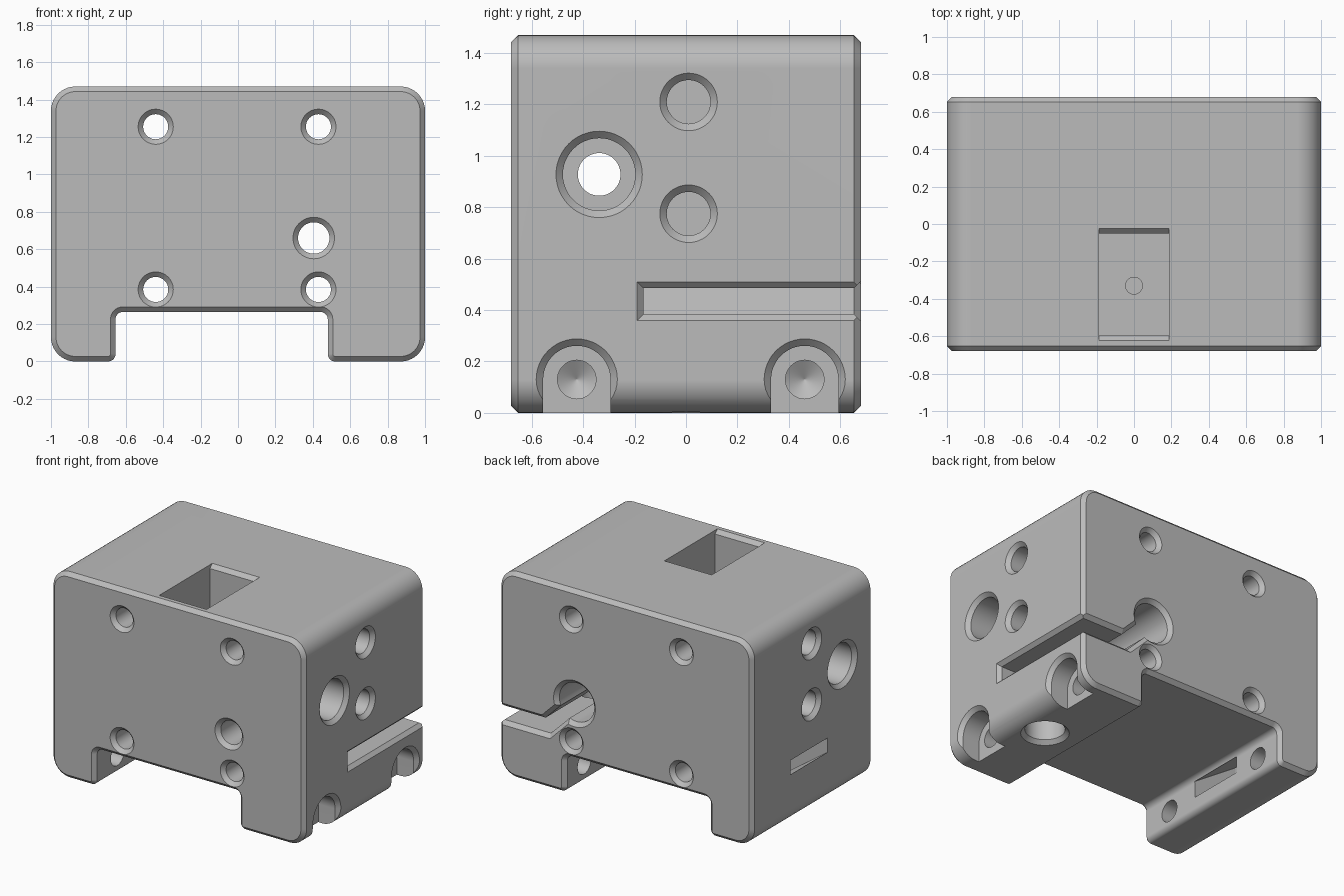
import bpy, bmesh
from math import sin, cos, pi, radians

if "Cube" in bpy.data.objects:
    bpy.data.objects.remove(bpy.data.objects["Cube"], do_unlink=True)

grey = bpy.data.materials.new("plain grey")
grey.use_nodes = True
grey.diffuse_color = (0.5, 0.5, 0.5, 1)
grey.node_tree.nodes["Principled BSDF"].inputs["Base Color"].default_value = (0.5, 0.5, 0.5, 1)

CH = 0.027          # common edge chamfer
HALF, TOP = 0.68, 1.47


def place(axis, d, a, b):
    return {"x": (d, a, b), "y": (a, d, b), "z": (a, b, d)}[axis]


def loft(name, axis, rings):
    """Solid through matching outlines; each ring is (position on axis, points)."""
    bm = bmesh.new()
    loops = [[bm.verts.new(place(axis, d, a, b)) for a, b in pts] for d, pts in rings]
    n = len(loops[0])
    for lo, hi in zip(loops, loops[1:]):
        for i in range(n):
            j = (i + 1) % n
            bm.faces.new((lo[i], lo[j], hi[j], hi[i]))
    bm.faces.new(loops[0])
    bm.faces.new(loops[-1])
    bmesh.ops.recalc_face_normals(bm, faces=bm.faces)
    mesh = bpy.data.meshes.new(name)
    bm.to_mesh(mesh)
    bm.free()
    ob = bpy.data.objects.new(name, mesh)
    bpy.context.collection.objects.link(ob)
    mesh.materials.append(grey)
    return ob


def arc(cx, cy, r, start, end, steps):
    angles = [radians(start + (end - start) * i / steps) for i in range(steps + 1)]
    return [(cx + r * cos(t), cy + r * sin(t)) for t in angles]


def rect(a0, a1, b0, b1, grow_a=0, grow_b=0):
    a0, a1, b0, b1 = a0 - grow_a, a1 + grow_a, b0 - grow_b, b1 + grow_b
    return [(a0, b0), (a1, b0), (a1, b1), (a0, b1)]


# Body: rounded bridge outline, chamfered front and back
def outline(inset):
    big, small = 0.13 - inset, 0.04 - inset
    hollow = 0.04 + inset
    corners = [(-0.87, 0.13, big, 180, 270), (-0.695, 0.04, small, 270, 360),
               (-0.615, 0.225, hollow, 180, 90), (0.44, 0.225, hollow, 90, 0),
               (0.52, 0.04, small, 180, 270), (0.87, 0.13, big, 270, 360),
               (0.87, TOP - 0.13, big, 0, 90), (-0.87, TOP - 0.13, big, 90, 180)]
    return [p for c in corners for p in arc(*c, 10)]


body = loft("mount_block", "y", [(-HALF, outline(CH)), (CH - HALF, outline(0)),
                                 (HALF - CH, outline(0)), (HALF, outline(CH))])


def cut(cutter):
    mod = body.modifiers.new("cut", "BOOLEAN")
    mod.operation = "DIFFERENCE"
    mod.solver = "EXACT"
    mod.object = cutter
    bpy.context.view_layer.objects.active = body
    bpy.ops.object.modifier_apply(modifier=mod.name)
    bpy.data.objects.remove(cutter, do_unlink=True)


def drill(axis, face, side, a, b, steps):
    """Round hole; steps are (depth, radius) below a face that looks along side."""
    cut(loft("drill", axis, [(face - side * d, arc(a, b, r, 0, 352.5, 47)) for d, r in steps]))


def countersunk(r, depth):
    return [(-0.05, r + CH + 0.05), (CH, r), (depth, r)]


# Four mounting holes and the clamp bore, front to back
for x in (-0.44, 0.43):
    for z in (0.385, 1.255):
        drill("y", -HALF, -1, x, z, countersunk(0.067, 0.75))
        drill("y", HALF, 1, x, z, countersunk(0.067, 0.75))
drill("y", -HALF, -1, 0.405, 0.66, countersunk(0.084, 0.7))
drill("y", HALF, 1, 0.405, 0.66, countersunk(0.138, 0.845))

# Side holes: two blind holes and a stepped axle bore on each side
for side in (-1, 1):
    for z in (0.775, 1.21):
        drill("x", side, side, 0.01, z, countersunk(0.085, 0.36))
    drill("x", side, side, -0.338, 0.928, countersunk(0.141, 0.35))
drill("x", 1, 1, -0.338, 0.928, [(0.3, 0.083), (1.7, 0.083)])

# Top pocket with sloped ends and a small hole in its floor
cut(loft("pocket", "z", [(0.62, rect(-0.187, 0.187, -0.595, -0.05)),
                         (TOP - CH, rect(-0.187, 0.187, -0.595, -0.05)),
                         (TOP + 0.05, rect(-0.187, 0.187, -0.595, -0.05, 0, CH + 0.05))]))
drill("z", 0.7, 1, 0, -0.33, [(0, 0.045), (0.25, 0.045)])


# Clamp gap: runs in from the side, then bends up into the bore
def gap(w):
    m, k = 0.414 * w, 0.707 * w
    return [(1.2, 0.435 - w), (0.63 - m, 0.435 - w), (0.405 - k, 0.66 - k),
            (0.405 + k, 0.66 + k), (0.63 + m, 0.435 + w), (1.2, 0.435 + w)]


cut(loft("gap", "y", [(-0.165, gap(0.05)), (HALF - CH, gap(0.05)),
                      (HALF + 0.05, gap(0.1 + CH))]))
cut(loft("gap_edge", "x", [(0.96, rect(-0.163, 0.8, 0.387, 0.483)),
                           (1 - CH, rect(-0.163, 0.8, 0.387, 0.483)),
                           (1.05, rect(-0.163, 0.8, 0.387, 0.483, CH + 0.05, CH + 0.05))]))

# Clamp screw bore from below
drill("z", 0, -1, 0.75, 0, countersunk(0.13, 0.2))
drill("z", 0, -1, 0.75, 0, [(0.1, 0.075), (0.62, 0.075)])


# Leg screws: open U recess, hole across the notch, drill point in the far leg
def arch(y, r):
    return [(y - r, -0.2), (y + r, -0.2)] + arc(y, 0.13, r, 0, 180, 24)


for y in (-0.425, 0.462):
    cut(loft("recess", "x", [(0.84, arch(y, 0.131)), (1 - CH, arch(y, 0.131)),
                             (1.05, arch(y, 0.181 + CH))]))
    drill("x", 0.9, 1, y, 0.13, [(0, 0.075), (1.72, 0.075), (1.765, 0.001)])

# Slanted slot through the far leg
cut(loft("strap_slot", "x", [(-1.05, rect(-0.17, 0.25, 0.4, 0.5)),
                             (-0.6, rect(-0.17, 0.25, 0.08, 0.2))]))

# Smooth shading with crisp edges
bpy.ops.object.select_all(action="DESELECT")
body.select_set(True)
bpy.context.view_layer.objects.active = body
bpy.ops.object.shade_smooth_by_angle(angle=pi / 6)
weighted = body.modifiers.new("even_shading", "WEIGHTED_NORMAL")
weighted.keep_sharp = True
